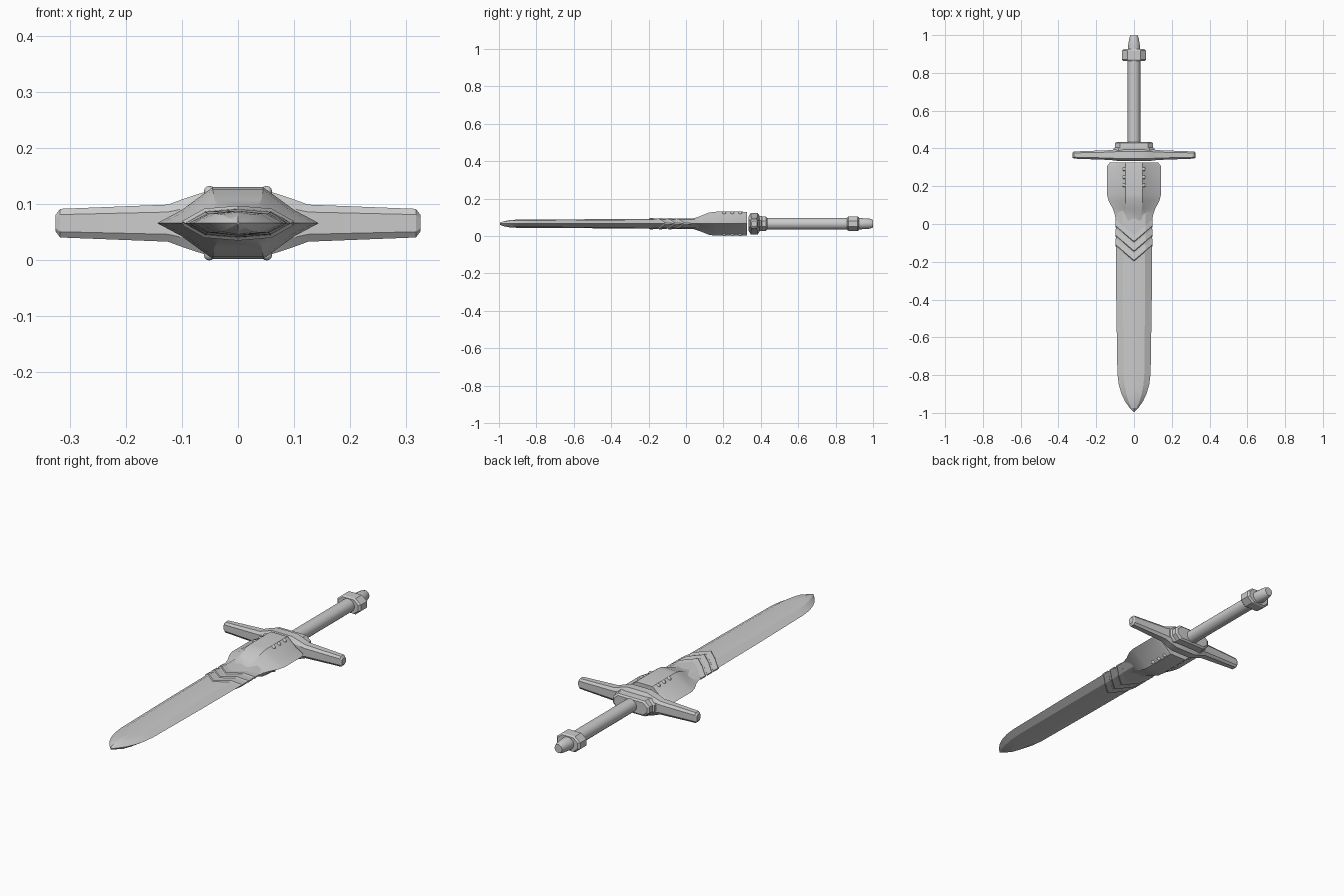
import bpy, bmesh, math
from mathutils import Matrix

if "Cube" in bpy.data.objects:
    bpy.data.objects.remove(bpy.data.objects["Cube"])

ZC = 0.066  # height of the sword's centre plane

steel = bpy.data.materials.new("light_grey_steel")
steel.diffuse_color = (0.6, 0.6, 0.6, 1)
steel.use_nodes = True
steel.node_tree.nodes["Principled BSDF"].inputs["Base Color"].default_value = steel.diffuse_color


def finish(bm, name, angle=30):
    bmesh.ops.remove_doubles(bm, verts=bm.verts, dist=1e-5)
    bmesh.ops.recalc_face_normals(bm, faces=bm.faces)
    me = bpy.data.meshes.new(name)
    bm.to_mesh(me)
    bm.free()
    me.materials.append(steel)
    ob = bpy.data.objects.new(name, me)
    bpy.context.collection.objects.link(ob)
    bpy.ops.object.select_all(action='DESELECT')
    ob.select_set(True)
    bpy.context.view_layer.objects.active = ob
    bpy.ops.object.shade_smooth_by_angle(angle=math.radians(angle))
    return ob


def ring(quarter):
    """Mirror a quarter outline, running from the side to the top, into a full loop."""
    right = quarter + [(x, -z) for x, z in reversed(quarter)]
    left = [(-x, z) for x, z in reversed(right)]
    pts = quarter + [(-x, z) for x, z in reversed(quarter)]
    pts += [(-x, -z) for x, z in quarter] + [(x, -z) for x, z in reversed(quarter)]
    out = []
    for p in pts:
        if not out or math.dist(p, out[-1]) > 1e-6:
            out.append(p)
    if math.dist(out[0], out[-1]) < 1e-6:
        out.pop()
    return out


def loft(name, sections, angle=30):
    """Skin a list of (y, loop) sections along the sword, capping both ends."""
    bm = bmesh.new()
    rows = [[bm.verts.new((x, y, ZC + z)) for x, z in loop] for y, loop in sections]
    n = len(rows[0])
    for a, b in zip(rows, rows[1:]):
        for i in range(n):
            j = (i + 1) % n
            bm.faces.new((a[i], a[j], b[j], b[i]))
    bm.faces.new(rows[0])
    bm.faces.new(rows[-1])
    return finish(bm, name, angle)


def circle(rx, rz, n=16):
    return [(rx * math.cos(2 * math.pi * (i + 0.5) / n),
             rz * math.sin(2 * math.pi * (i + 0.5) / n)) for i in range(n)]


# Blade: flattened section with bevelled cutting edges and a curved point
def blade_half_height(x, w, h):
    t = abs(x) / w
    return h - 0.005 * t / 0.62 if t < 0.62 else (h - 0.005) * (1 - t) / 0.38


blade = [(-0.995, 0.002, 0.006), (-0.975, 0.022, 0.013), (-0.94, 0.047, 0.02),
         (-0.9, 0.066, 0.022), (-0.85, 0.081, 0.022), (-0.79, 0.088, 0.022),
         (-0.4, 0.094, 0.025), (0.1, 0.097, 0.028)]
loft("blade", [(y, ring([(w, 0), (0.62 * w, h - 0.005), (0, h)])) for y, w, h in blade], 12)

# Collar: faceted block flaring out of the blade
collar = [(0.0, 0.096, 0.03, 0.022), (0.045, 0.1, 0.035, 0.03), (0.08, 0.112, 0.042, 0.042),
          (0.125, 0.135, 0.045, 0.06), (0.16, 0.144, 0.045, 0.064),
          (0.305, 0.144, 0.045, 0.064), (0.325, 0.128, 0.045, 0.062)]
loft("collar", [(y, ring([(w, 0), (w * 0.7, h * 0.36), (a, h)])) for y, w, a, h in collar], 25)


# Chevrons: three raised V ribs on each face of the blade
def chevron(name, y_mid):
    bm = bmesh.new()
    xs = [-0.099, -0.06, 0, 0.06, 0.099]
    for side in (1, -1):
        rows = []
        for x in xs:
            y = y_mid + abs(x) * 0.85
            z = max(blade_half_height(x, 0.0965, 0.027), 0)
            rows.append([bm.verts.new((x, y + dy, ZC + side * (z + dz)))
                         for dy, dz in ((-0.002, -0.003), (0.006, 0.004), (0.04, 0.0), (0.04, -0.003))])
        for a, b in zip(rows, rows[1:]):
            for i in range(4):
                j = (i + 1) % 4
                bm.faces.new((a[i], a[j], b[j], b[i]))
        bm.faces.new(rows[0])
        bm.faces.new(rows[-1])
    finish(bm, name, 20)


for k in range(3):
    chevron(f"chevron_{k + 1}", -0.198 + 0.05 * k)

# Rivets: two rows of three on both sloped faces of the collar
bm = bmesh.new()
for sx in (-1, 1):
    for sz in (-1, 1):
        for y in (0.205, 0.248, 0.29):
            m = Matrix.Translation((sx * 0.051, y, ZC + sz * 0.056))
            bmesh.ops.create_uvsphere(bm, u_segments=10, v_segments=6, radius=0.0105, matrix=m)
finish(bm, "rivets", 50)

# Crossguard: tapered arms swelling to a thick middle, set out along x
guard = [(0.325, 0.014, 0.015), (0.317, 0.019, 0.0255), (0.125, 0.026, 0.033),
         (0.095, 0.03, 0.044), (0.055, 0.032, 0.057)]
bm = bmesh.new()
rows = []
for x, d, h in guard + [(-x, d, h) for x, d, h in reversed(guard)]:
    yc = 0.365
    loop = [(d, 0.6 * h), (0.6 * d, h), (-0.6 * d, h), (-d, 0.6 * h),
            (-d, -0.6 * h), (-0.6 * d, -h), (0.6 * d, -h), (d, -0.6 * h)]
    rows.append([bm.verts.new((x, yc + dy, ZC + dz)) for dy, dz in loop])
for a, b in zip(rows, rows[1:]):
    for i in range(8):
        j = (i + 1) % 8
        bm.faces.new((a[i], a[j], b[j], b[i]))
bm.faces.new(rows[0])
bm.faces.new(rows[-1])
finish(bm, "crossguard", 25)

# Grip seat: bevelled oval plate behind the guard
seat = [(0.375, 0.115, 0.04), (0.4, 0.108, 0.04), (0.405, 0.1, 0.04), (0.428, 0.1, 0.038), (0.435, 0.09, 0.03)]
loft("grip_seat", [(y, ring([(w, 0.4 * h), (w * 0.75, h)])) for y, w, h in seat], 25)

# Grip: plain round bar
loft("grip", [(y, circle(0.034, 0.032)) for y in (0.42, 0.88)], 40)

# Pommel nut: chunky faceted ring, and its tapered end cap
nut = [(0.862, 0.055, 0.034), (0.87, 0.064, 0.039), (0.918, 0.064, 0.039), (0.926, 0.055, 0.034)]
loft("pommel_nut", [(y, ring([(w, 0.4 * h), (0.55 * w, h)])) for y, w, h in nut], 25)
cap = [(0.92, 0.034, 0.031), (0.945, 0.032, 0.03), (0.985, 0.025, 0.027), (0.999, 0.02, 0.021)]
loft("pommel_cap", [(y, circle(rx, rz)) for y, rx, rz in cap], 30)
